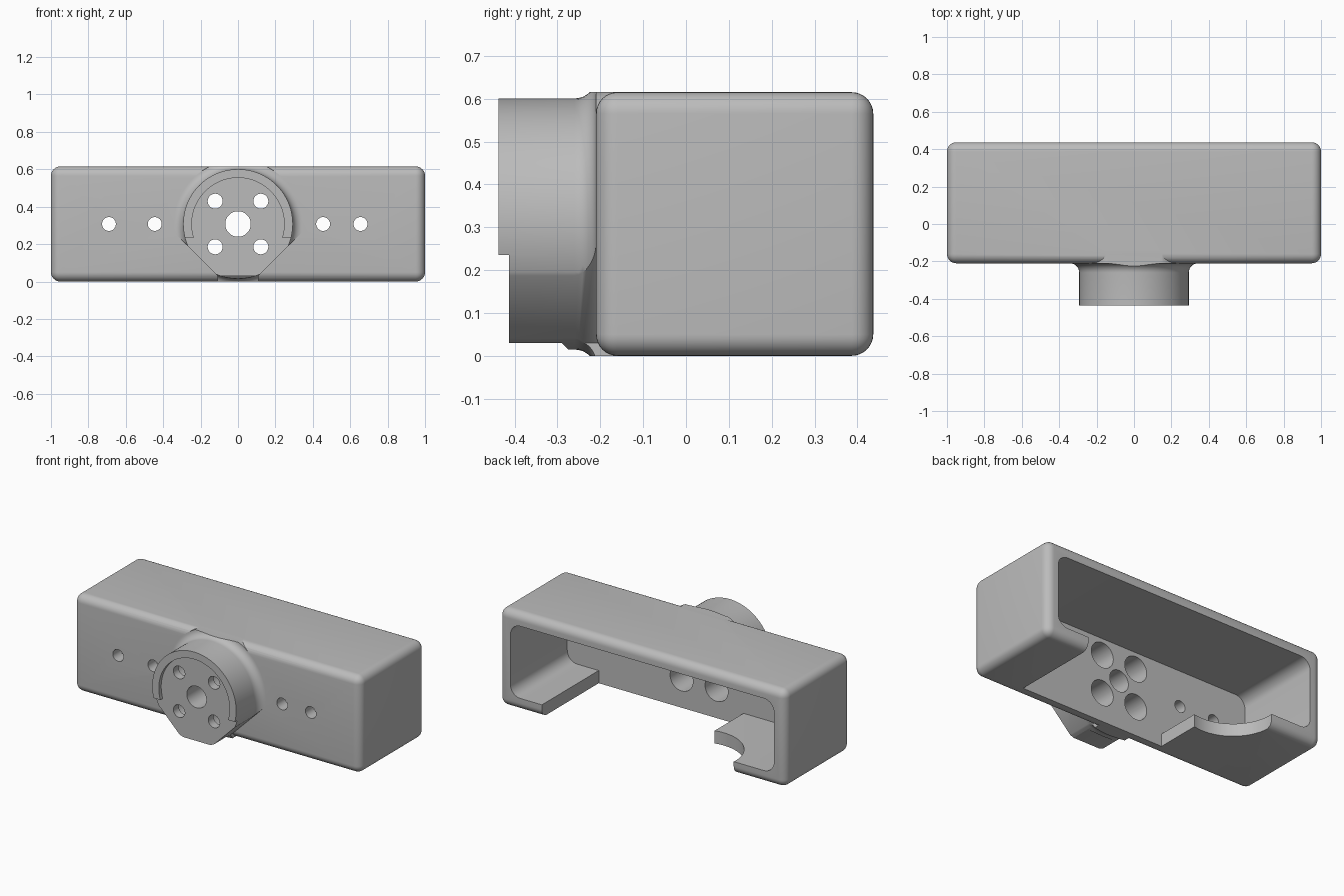
import bpy, bmesh, math
from mathutils import Matrix, Vector

cube = bpy.data.objects.get("Cube")
if cube:
    bpy.data.objects.remove(cube, do_unlink=True)

TOP = 0.615          # housing height
MID = TOP / 2        # axis height of hub and holes
FRONT, BACK = -0.21, 0.437
WALL = 0.08


def make(name, bm):
    bmesh.ops.recalc_face_normals(bm, faces=bm.faces)
    mesh = bpy.data.meshes.new(name)
    bm.to_mesh(mesh)
    bm.free()
    obj = bpy.data.objects.new(name, mesh)
    bpy.context.collection.objects.link(obj)
    return obj


def box(name, lo, hi, radius=0, along_y_only=False):
    bm = bmesh.new()
    bmesh.ops.create_cube(bm, size=1)
    for v in bm.verts:
        v.co = Vector([a + (b - a) * (c + 0.5) for a, b, c in zip(lo, hi, v.co)])
    if radius:
        edges = bm.edges[:]
        if along_y_only:
            edges = [e for e in edges if abs(e.verts[0].co.y - e.verts[1].co.y) > 0.01]
        bmesh.ops.bevel(bm, geom=edges, offset=radius, segments=8, profile=0.5,
                        affect='EDGES')
    return make(name, bm)


def cylinder(name, center, radius, depth, axis='Y', sides=64):
    bm = bmesh.new()
    turn = Matrix.Rotation(math.pi / 2, 4, 'X') if axis == 'Y' else Matrix()
    bmesh.ops.create_cone(bm, cap_ends=True, segments=sides, radius1=radius, radius2=radius,
                          depth=depth, matrix=Matrix.Translation(center) @ turn)
    return make(name, bm)


def prism(name, points, direction):
    """Extrude a closed outline along a direction."""
    bm = bmesh.new()
    face = bm.faces.new([bm.verts.new(p) for p in points])
    ext = bmesh.ops.extrude_face_region(bm, geom=[face])
    bmesh.ops.translate(bm, vec=direction,
                        verts=[g for g in ext['geom'] if isinstance(g, bmesh.types.BMVert)])
    return make(name, bm)


def lathe_y(name, profile, sides=96):
    """Revolve (radius, y) points about the hub axis and cap both ends."""
    bm = bmesh.new()
    rings = []
    for r, y in profile:
        angles = [2 * math.pi * i / sides for i in range(sides)]
        rings.append([bm.verts.new((r * math.cos(a), y, MID + r * math.sin(a))) for a in angles])
    for a, b in zip(rings, rings[1:]):
        for i in range(sides):
            j = (i + 1) % sides
            bm.faces.new((a[i], a[j], b[j], b[i]))
    bm.faces.new(rings[0])
    bm.faces.new(rings[-1])
    return make(name, bm)


def combine(target, tool, operation='DIFFERENCE'):
    tool.hide_render = True
    mod = target.modifiers.new(operation.title(), 'BOOLEAN')
    mod.operation, mod.solver, mod.object = operation, 'EXACT', tool
    bpy.context.view_layer.objects.active = target
    bpy.ops.object.modifier_apply(modifier=mod.name)
    bpy.data.objects.remove(tool, do_unlink=True)


# Rounded outer housing
housing = box("housing", (-1, FRONT, 0), (1, BACK, TOP), 0.05)

# Round hub flaring into the front wall
R, FILLET = 0.293, 0.05
flare = [(R + FILLET * (1 - math.cos(t)), FRONT - FILLET + FILLET * math.sin(t))
         for t in [math.pi / 2 * i / 8 for i in range(9)]]
hub = lathe_y("hub", [(R, BACK * -1)] + flare + [(R + FILLET, -0.15)])

# Trim the hub: flat top and bottom, slanted lower sides
half = [(0.11, 0), (0.11, 0.03), (0.4, 0.32), (0.4, TOP)]
outline = half + [(-x, z) for x, z in reversed(half)]
combine(hub, prism("hub_outline", [(x, -0.6, z) for x, z in outline], (0, 0.6, 0)), 'INTERSECT')
under = [(-0.6, -0.1), (-0.6, 0.03), (-0.29, 0.03), (-0.26, 0), (-0.26, -0.1)]
combine(hub, prism("hub_underside", [(-0.5, y, z) for y, z in under], (1, 0, 0)))

# Recessed hub face, leaving a raised collar around the upper part
combine(hub, cylinder("hub_recess", (0, -0.513, MID), 0.247, 0.2, sides=96))
combine(hub, box("hub_lower_recess", (-0.5, -0.6, -0.1), (0.5, -0.413, 0.235)))
combine(housing, hub, 'UNION')

# Cavity open to the back
combine(housing, box("cavity", (-1 + WALL, FRONT + WALL, WALL), (1 - WALL, 0.8, TOP - WALL),
                     0.07, along_y_only=True))

# Floor opening with a round bite in one remaining flange
combine(housing, box("floor_opening", (-0.31, FRONT + WALL, -0.1), (0.7, 0.8, 0.2)))
combine(housing, cylinder("flange_bite", (-0.37, 0.42, 0), 0.27, 0.4, axis='Z'))

# Hub holes: centre bore and four screw holes, counterbored from inside
combine(housing, cylinder("centre_bore", (0, -0.3, MID), 0.068, 0.6))
for sx in (-1, 1):
    for sz in (-1, 1):
        x, z = 0.122 * sx, MID + 0.122 * sz
        combine(housing, cylinder("screw_hole", (x, -0.3, z), 0.04, 0.6, sides=40))
        combine(housing, cylinder("counterbore", (x, -0.21, z), 0.08, 0.3, sides=48))

# Small holes in the front wall
for x in (-0.69, -0.445, 0.455, 0.655):
    combine(housing, cylinder("wall_hole", (x, -0.2, MID), 0.037, 0.3, sides=40))

# Plain grey finish
GREY = (0.5, 0.5, 0.5, 1)
mat = bpy.data.materials.new("grey_plastic")
mat.use_nodes = True
mat.diffuse_color = GREY
mat.node_tree.nodes["Principled BSDF"].inputs["Base Color"].default_value = GREY
housing.data.materials.clear()
housing.data.materials.append(mat)
for poly in housing.data.polygons:
    poly.material_index = 0

bpy.ops.object.select_all(action='DESELECT')
housing.select_set(True)
bpy.context.view_layer.objects.active = housing
bpy.ops.object.shade_smooth_by_angle(angle=math.radians(30))
